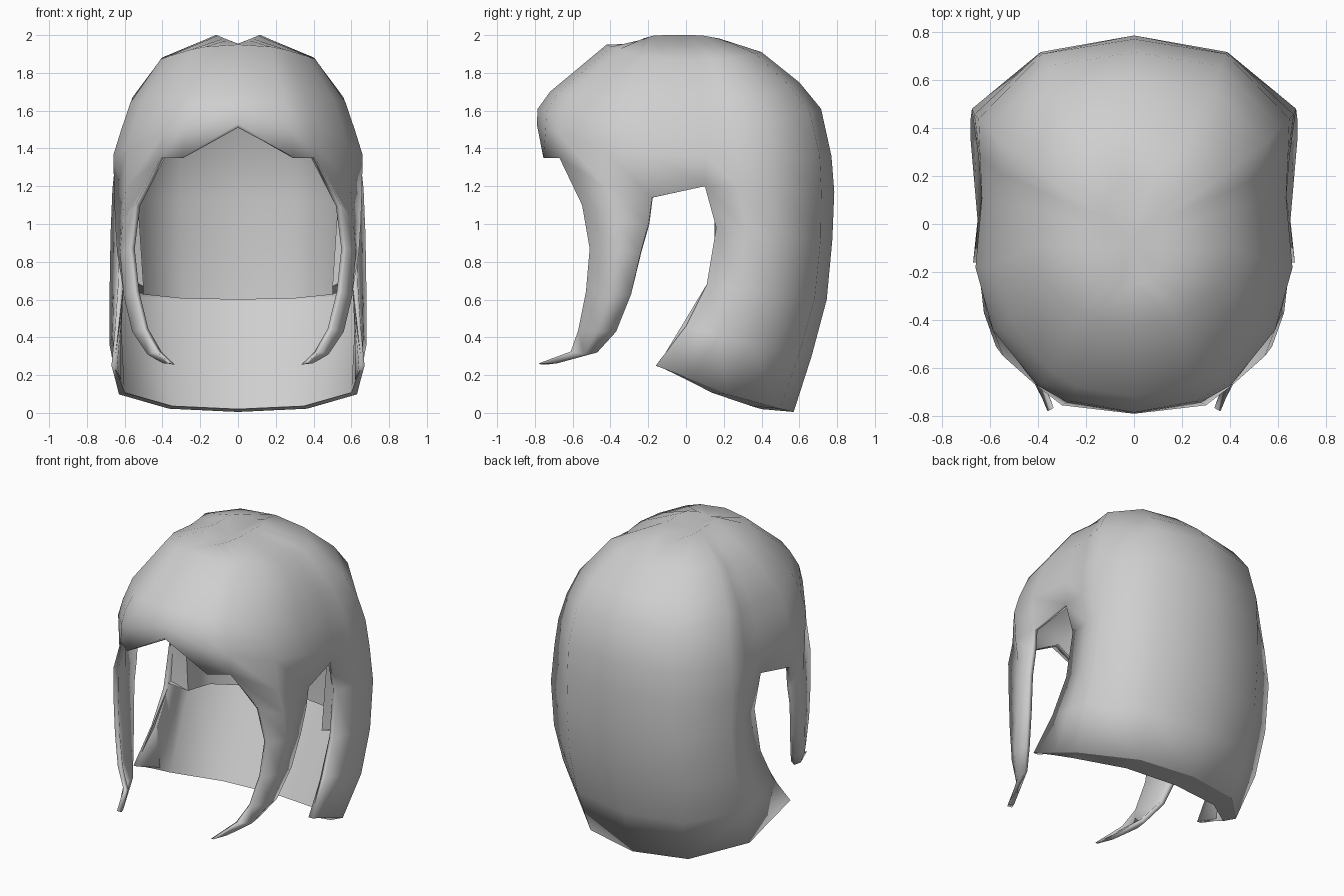
import bpy, bmesh, math

cube = bpy.data.objects.get("Cube")
if cube:
    bpy.data.objects.remove(cube, do_unlink=True)

grey = bpy.data.materials.new("light grey")
grey.use_nodes = True
grey.diffuse_color = (0.62, 0.62, 0.62, 1)
grey.node_tree.nodes["Principled BSDF"].inputs["Base Color"].default_value = (0.62, 0.62, 0.62, 1)


def add_grid(bm, rows):
    """Skin quads between neighbouring rows of points."""
    vs = [[bm.verts.new(p) for p in row] for row in rows]
    for a, b in zip(vs, vs[1:]):
        for i in range(len(a) - 1):
            bm.faces.new((a[i], a[i + 1], b[i + 1], b[i]))


def finish(name, bm, outward, thickness=0):
    """Weld, orient, mirror and smooth a half model."""
    bmesh.ops.remove_doubles(bm, verts=bm.verts, dist=0.0005)
    bmesh.ops.recalc_face_normals(bm, faces=bm.faces)
    bm.normal_update()
    back = max(bm.faces, key=lambda f: f.calc_center_median().y * abs(f.normal.y))
    if (back.normal.y > 0) != outward:
        bmesh.ops.reverse_faces(bm, faces=bm.faces)
    me = bpy.data.meshes.new(name)
    bm.to_mesh(me)
    bm.free()
    ob = bpy.data.objects.new(name, me)
    bpy.context.collection.objects.link(ob)
    me.materials.append(grey)
    m = ob.modifiers.new("mirror", 'MIRROR')
    m.use_clip = True
    m.merge_threshold = 0.001
    if thickness:
        s = ob.modifiers.new("thickness", 'SOLIDIFY')
        s.thickness = thickness
        s.offset = -1
    bpy.ops.object.select_all(action='DESELECT')
    ob.select_set(True)
    bpy.context.view_layer.objects.active = ob
    bpy.ops.object.shade_smooth_by_angle(angle=math.radians(60))


# Head outline from front centre to back centre: x share, y share, side height share
OUTLINE = [(0, -1, 0), (0.42, -0.94, 0.14), (0.61, -0.85, 0.33), (0.89, -0.56, 0.76),
           (1, -0.23, 0.97), (0.96, 0.14, 1), (0.97, 0.35, 0.95), (0.98, 0.57, 0.72),
           (0.58, 0.92, 0.2), (0, 1, 0)]


def crown_ring(front, side, back, mid=0.0):
    """Half ring of the crown; front and back are (y, z), side is (x, z)."""
    pts = []
    for fx, fy, fz in OUTLINE:
        end = front if fy < 0 else back
        pts.append((side[0] * fx, mid + (end[0] - mid) * abs(fy),
                    end[1] + (side[1] - end[1]) * fz))
    return pts


def back_row(edge, back, edge_x, w):
    """Half row of back hair from the side edge (y, z) round to the centre (y, z)."""
    xs = (edge_x, (edge_x + w) / 2, w, 0.58 * w, 0)
    return [(x, edge[0] + (back[0] - edge[0]) * t, edge[1] + (back[1] - edge[1]) * u)
            for x, t, u in zip(xs, (0, 0.26, 0.52, 0.9, 1), (0, 0.3, 0.62, 0.93, 1))]


# Crown, with a shallow dip along the parting
parting = [(x, y, z - 0.04 * max(0, 1 - x / 0.11)) for x, y, z in
           crown_ring((-0.25, 1.995), (0.12, 2.0), (0.2, 1.995), -0.07)]
brim = crown_ring((-0.79, 1.53), (0.66, 1.36), (0.77, 1.36))
rings = [[(0, -0.07, 1.95)] * 10, parting,
         crown_ring((-0.42, 1.95), (0.41, 1.87), (0.40, 1.91)),
         crown_ring((-0.72, 1.70), (0.57, 1.64), (0.6, 1.75)),
         crown_ring((-0.785, 1.61), (0.62, 1.49), (0.715, 1.61)), brim]

# Front locks: front edge, outer middle and rear edge at each step down
lock = [
    [(0.41, -0.67, 1.35), (0.595, -0.42, 1.19), (0.655, -0.18, 1.14)],
    [(0.545, -0.55, 1.10), (0.61, -0.38, 1.02), (0.65, -0.20, 1.00)],
    [(0.575, -0.51, 0.87), (0.625, -0.37, 0.85), (0.64, -0.24, 0.85)],
    [(0.55, -0.53, 0.64), (0.605, -0.40, 0.62), (0.605, -0.29, 0.63)],
    [(0.50, -0.57, 0.44), (0.56, -0.47, 0.43), (0.55, -0.37, 0.43)],
    [(0.43, -0.61, 0.325), (0.48, -0.54, 0.31), (0.48, -0.47, 0.32)],
    [(0.36, -0.78, 0.262), (0.375, -0.74, 0.262), (0.40, -0.68, 0.263)],
]

# Back hair, waisted at the side opening and tucked in at the hem
back = [back_row((0.10, 1.20), (0.785, 1.17), 0.63, 0.665),
        back_row((0.16, 0.98), (0.775, 0.92), 0.625, 0.675),
        back_row((0.11, 0.68), (0.745, 0.60), 0.635, 0.68),
        back_row((0.00, 0.46), (0.665, 0.30), 0.65, 0.68),
        back_row((-0.16, 0.25), (0.57, 0.005), 0.67, 0.63)]

bm = bmesh.new()
add_grid(bm, rings)
add_grid(bm, [brim[:3], [(0, -0.75, 1.51), (0.04, -0.755, 1.46), (0.30, -0.755, 1.35)]])
bm.faces.ensure_lookup_table()
bm.free()

bm = bmesh.new()
add_grid(bm, rings)
add_grid(bm, [brim[:3], [(0, -0.75, 1.51), (0.30, -0.755, 1.35), lock[0][0]]])
add_grid(bm, [brim[2:5]] + lock)
add_grid(bm, [brim[4:6], [lock[0][2], back[0][0]]])
add_grid(bm, [brim[5:]] + back)
finish("hair_shell", bm, True, 0.03)

# Inner lining behind the face opening, ending in a step above the hem
rows = [back_row((0.08, 1.72), (0.45, 1.72), 0.40, 0.40),
        back_row((0.14, 1.42), (0.60, 1.42), 0.51, 0.51),
        back_row((0.19, 1.13), (0.65, 1.13), 0.53, 0.53),
        back_row((0.18, 0.67), (0.63, 0.60), 0.50, 0.50)]
outer = [(0.48, 0.08, 1.72), (0.58, 0.11, 1.42), (0.61, 0.15, 1.13), (0.61, 0.15, 0.72)]
rows = [[o] + r for o, r in zip(outer, rows)]
rows.append([outer[-1]] + [(x * 0.95, y * 0.955 + 0.01, z + 0.04) for x, y, z in back[2]])
bm = bmesh.new()
add_grid(bm, rows)
finish("inner_lining", bm, False)

# Thick inner lip that closes the bottom of the back hair
inner = [(x * 0.955, y * 0.95 + 0.005, z) for x, y, z in back[2]]
lip = back_row((-0.15, 0.25), (0.40, 0.02), 0.655, 0.60)
bm = bmesh.new()
add_grid(bm, [inner, lip, back[-1]])
finish("hem_lip", bm, False)
